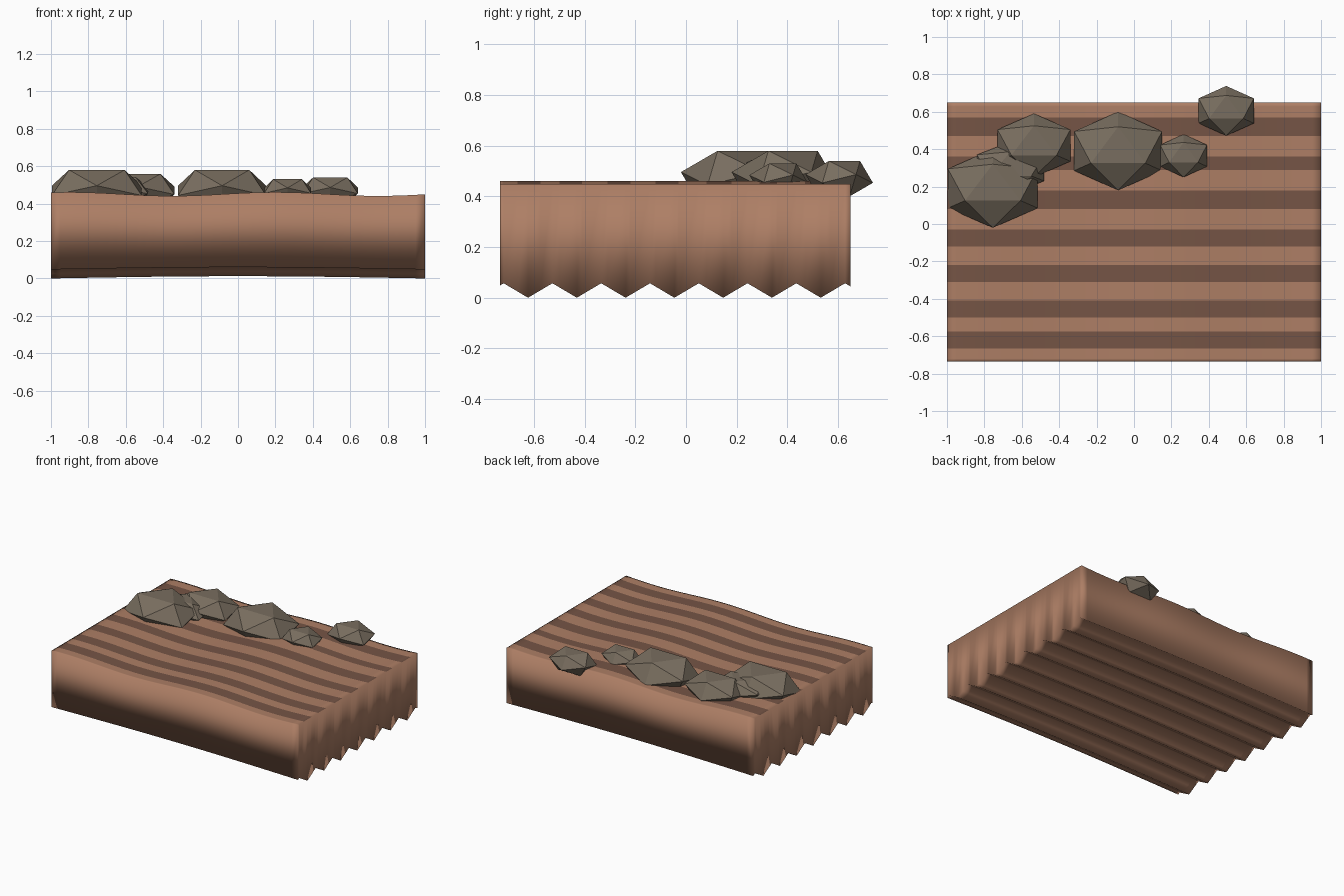
import bpy
import bmesh
from math import atan2, cos, pi
from mathutils import Matrix, Vector

cube = bpy.data.objects.get("Cube")
if cube:
    bpy.data.objects.remove(cube, do_unlink=True)


def material(name, color):
    mat = bpy.data.materials.new(name)
    mat.use_nodes = True
    mat.diffuse_color = (*color, 1)
    shader = next(n for n in mat.node_tree.nodes if n.type == "BSDF_PRINCIPLED")
    shader.inputs["Base Color"].default_value = (*color, 1)
    shader.inputs["Roughness"].default_value = 0.9
    return mat


def add_object(name, bm, materials, smooth):
    bmesh.ops.recalc_face_normals(bm, faces=bm.faces)
    mesh = bpy.data.meshes.new(name)
    bm.to_mesh(mesh)
    bm.free()
    for mat in materials:
        mesh.materials.append(mat)
    for poly in mesh.polygons:
        poly.use_smooth = smooth
    obj = bpy.data.objects.new(name, mesh)
    bpy.context.collection.objects.link(obj)
    return obj


clay = material("clay", (0.42, 0.21, 0.13))
furrow = material("furrow", (0.18, 0.09, 0.06))
stone = material("stone", (0.19, 0.155, 0.115))

# Slab extents, corrugation pitch and edges of the dark stripes
FRONT, BACK = -0.735, 0.65
RIDGE_START, HALF_PITCH = -0.72, 0.0963
STRIPES = [(-0.665, -0.575), (-0.5, -0.41), (-0.31, -0.22), (-0.12, -0.03),
           (0.08, 0.18), (0.29, 0.36), (0.47, 0.57)]
COLUMNS = 40


def top_height(x):
    return 0.451 + 0.01 * cos(2 * pi * (x - 0.2) / 1.1)


def bottom_height(x, y):
    phase = (y - RIDGE_START) / HALF_PITCH
    ridge = abs(phase % 2 - 1)
    return 0.057 * ridge + 0.012 * cos(pi * x / 2)


def build_slab():
    rows = {FRONT, BACK}
    rows.update(edge for stripe in STRIPES for edge in stripe)
    rows.update(RIDGE_START + k * HALF_PITCH for k in range(15))
    rows = sorted(rows)
    columns = [-1 + 2 * i / COLUMNS for i in range(COLUMNS + 1)]
    bm = bmesh.new()
    top = [[bm.verts.new((x, y, top_height(x))) for x in columns] for y in rows]
    base = [[bm.verts.new((x, y, bottom_height(x, y))) for x in columns] for y in rows]

    # Striped top and corrugated underside
    for j in range(len(rows) - 1):
        middle = (rows[j] + rows[j + 1]) / 2
        dark = any(a < middle < b for a, b in STRIPES)
        for i in range(COLUMNS):
            for grid in (top, base):
                face = bm.faces.new((grid[j][i], grid[j][i + 1],
                                     grid[j + 1][i + 1], grid[j + 1][i]))
                face.material_index = int(dark and grid is top)

    # Walls
    for i in range(COLUMNS):
        for j in (0, -1):
            bm.faces.new((base[j][i], base[j][i + 1], top[j][i + 1], top[j][i]))
    for j in range(len(rows) - 1):
        for i in (0, -1):
            bm.faces.new((base[j][i], base[j + 1][i], top[j + 1][i], top[j][i]))
    return add_object("field_slab", bm, [clay, furrow], True)


# Rock: squashed icosahedron lying on a face, one top corner to the back
def build_rock(name, x, y, half_x, half_y):
    bm = bmesh.new()
    bmesh.ops.create_icosphere(bm, subdivisions=1, radius=1)
    bm.faces.ensure_lookup_table()
    face = bm.faces[0]
    face.normal_update()
    turn = face.normal.rotation_difference(Vector((0, 0, 1))).to_matrix()
    bmesh.ops.rotate(bm, verts=bm.verts, cent=(0, 0, 0), matrix=turn)
    corner = face.verts[0].co
    spin = Matrix.Rotation(pi / 2 - atan2(corner.y, corner.x), 3, "Z")
    bmesh.ops.rotate(bm, verts=bm.verts, cent=(0, 0, 0), matrix=spin)
    reach_x = max(v.co.x for v in bm.verts)
    reach_y = max(v.co.y for v in bm.verts)
    bmesh.ops.scale(bm, verts=bm.verts,
                    vec=(half_x / reach_x, half_y / reach_y, 0.66 * half_y))
    rock = add_object(name, bm, [stone], False)
    rock.location = (x, y, 0.47)


build_slab()
for rock in [("rock_far_right", -0.755, 0.19, 0.24, 0.21),
             ("rock_tucked", -0.66, 0.3, 0.18, 0.14),
             ("rock_right", -0.535, 0.42, 0.195, 0.17),
             ("rock_centre", -0.085, 0.39, 0.235, 0.21),
             ("rock_small", 0.265, 0.365, 0.125, 0.115),
             ("rock_left_edge", 0.493, 0.605, 0.148, 0.133)]:
    build_rock(*rock)
